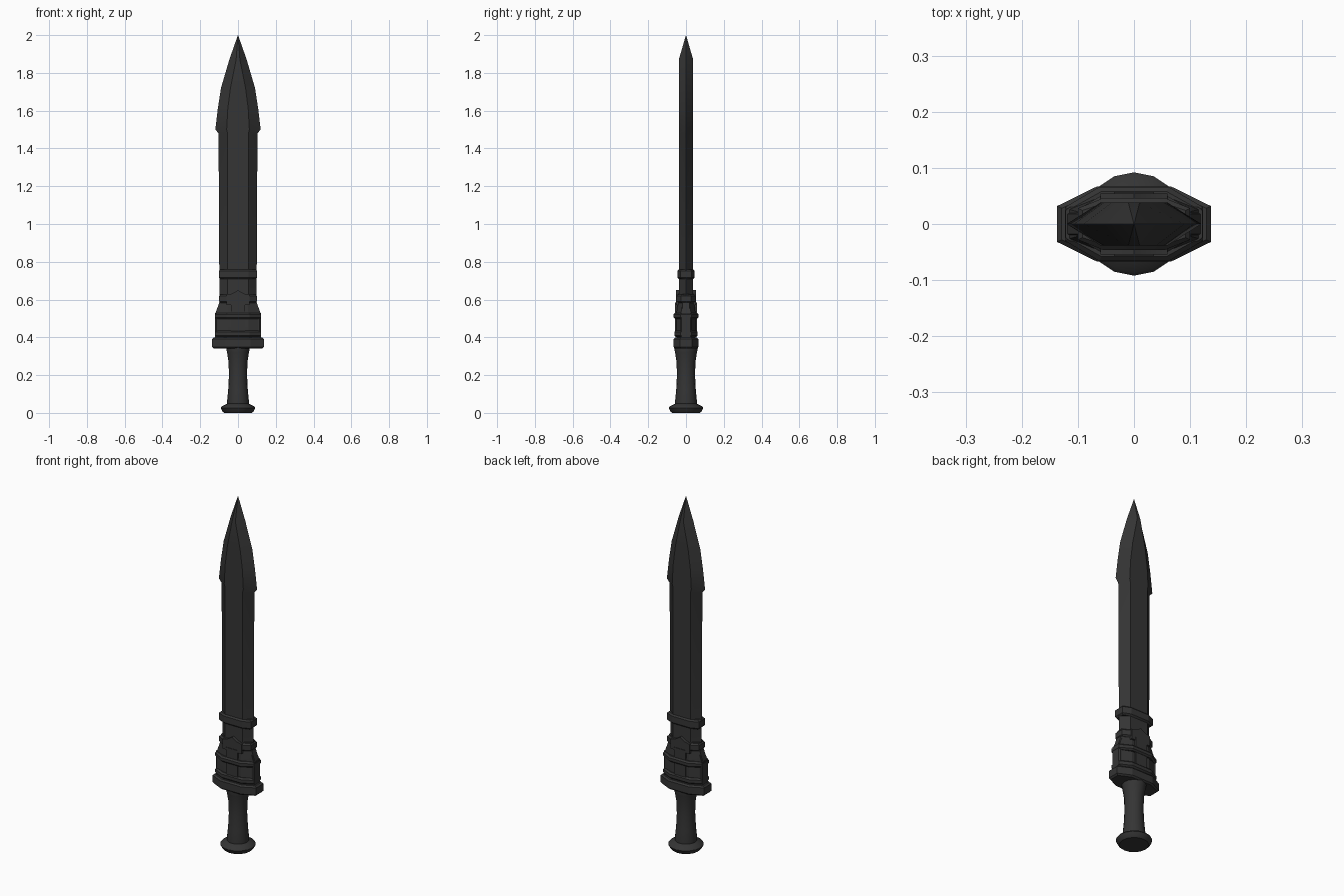
import bpy, bmesh, math

if "Cube" in bpy.data.objects:
    bpy.data.objects.remove(bpy.data.objects["Cube"])


def finish(bm, name, angle=30):
    bmesh.ops.remove_doubles(bm, verts=bm.verts, dist=0.0002)
    bmesh.ops.recalc_face_normals(bm, faces=bm.faces)
    me = bpy.data.meshes.new(name)
    bm.to_mesh(me)
    bm.free()
    ob = bpy.data.objects.new(name, me)
    bpy.context.collection.objects.link(ob)
    bpy.ops.object.select_all(action='DESELECT')
    bpy.context.view_layer.objects.active = ob
    ob.select_set(True)
    bpy.ops.object.shade_smooth_by_angle(angle=math.radians(angle))
    mat = bpy.data.materials.get("dark_metal")
    if not mat:
        mat = bpy.data.materials.new("dark_metal")
        mat.diffuse_color = (0.035, 0.035, 0.035, 1)
        mat.use_nodes = True
        mat.node_tree.nodes["Principled BSDF"].inputs["Base Color"].default_value = mat.diffuse_color
    me.materials.append(mat)
    return ob


def skin(name, loops, angle=30):
    """Bridge closed loops of equal length and cap both ends."""
    bm = bmesh.new()
    rows = [[bm.verts.new(p) for p in loop] for loop in loops]
    n = len(rows[0])
    for a, b in zip(rows, rows[1:]):
        for i in range(n):
            bm.faces.new((a[i], a[(i + 1) % n], b[(i + 1) % n], b[i]))
    bm.faces.new(rows[0][::-1])
    bm.faces.new(rows[-1])
    return finish(bm, name, angle)


def octagon(z, hx, ey, fx, hy):
    """Flattened octagon: end half-size (hx, ey), face half-size (fx, hy)."""
    q = [(hx, ey), (fx, hy), (-fx, hy), (-hx, ey)]
    return [(x, y, z) for x, y in q] + [(x, -y, z) for x, y in reversed(q)]


def hexagon(z, hx, fx, hy):
    return [(hx, 0, z), (fx, hy, z), (-fx, hy, z),
            (-hx, 0, z), (-fx, -hy, z), (fx, -hy, z)]


def ring(name, z0, z1, hx, ey, fx, hy, c=0.008):
    """Chamfered band around the blade."""
    skin(name, [octagon(z, hx - d, ey - d / 2, fx - d / 2, hy - d)
                for z, d in ((z0, c), (z0 + c, 0), (z1 - c, 0), (z1, c))], 20)


def lathe(name, profile, n=16):
    skin(name, [[(r * math.cos(i * math.tau / n), r * math.sin(i * math.tau / n), z)
                 for i in range(n)] for r, z in profile], 40)


def plaque(name, outline, y0, y1):
    """Flat plate extruded in y on the front, repeated on the back."""
    for side, s in (("front", -1), ("back", 1)):
        skin(name + "_" + side, [[(x, s * y, z) for x, z in outline] for y in (y0, y1)])


# blade with barbed, leaf-shaped tip
skin("blade", [hexagon(*s) for s in (
    (0.55, 0.098, 0.055, 0.038), (1.48, 0.103, 0.055, 0.038),
    (1.50, 0.120, 0.060, 0.038), (1.61, 0.107, 0.054, 0.038),
    (1.72, 0.090, 0.040, 0.038), (1.87, 0.046, 0.010, 0.038),
    (2.00, 0.0004, 0.0002, 0.0003))])

# guard body, flared towards the handle
skin("guard_body", [octagon(*s) for s in (
    (0.36, 0.120, 0.026, 0.055, 0.050), (0.53, 0.115, 0.026, 0.055, 0.050),
    (0.58, 0.094, 0.020, 0.050, 0.044), (0.63, 0.094, 0.018, 0.050, 0.040))], 15)

# bands
ring("guard_base", 0.342, 0.398, 0.137, 0.032, 0.066, 0.067)
ring("lower_band", 0.402, 0.436, 0.122, 0.030, 0.062, 0.062)
ring("middle_band", 0.498, 0.530, 0.123, 0.030, 0.062, 0.066)
ring("upper_band", 0.583, 0.627, 0.100, 0.026, 0.056, 0.052)
ring("blade_band", 0.708, 0.760, 0.100, 0.028, 0.056, 0.046)

# raised ornaments on both faces
plaque("chevron_plaque", [(-0.06, 0.57), (0.06, 0.57), (0.06, 0.625), (0.03, 0.632),
                          (0, 0.65), (-0.03, 0.632), (-0.06, 0.625)], 0.03, 0.054)
plaque("centre_strip", [(-0.036, 0.43), (0.036, 0.43), (0.036, 0.585), (-0.036, 0.585)],
       0.04, 0.057)

# corner posts joining the lower and middle bands
for sx in (-1, 1):
    skin("end_post", [octagon(z, 0.013, 0.024, 0.006, 0.030) for z in (0.40, 0.53)])
    bpy.context.object.location.x = sx * 0.109
    skin("end_brace", [[(sx * (x + a), y, z) for x, y in
                        ((0, -0.024), (0.016, -0.018), (0.016, 0.018), (0, 0.024))]
                       for z, a in ((0.52, 0.106), (0.585, 0.083))])

# handle and pommel
lathe("handle", [(0.056, 0.03), (0.058, 0.06), (0.052, 0.12), (0.048, 0.20),
                 (0.050, 0.27), (0.058, 0.32), (0.063, 0.345), (0.060, 0.37)])
lathe("pommel", [(0.074, 0.0), (0.082, 0.007), (0.092, 0.026), (0.086, 0.034),
                 (0.062, 0.046), (0.050, 0.052)])
